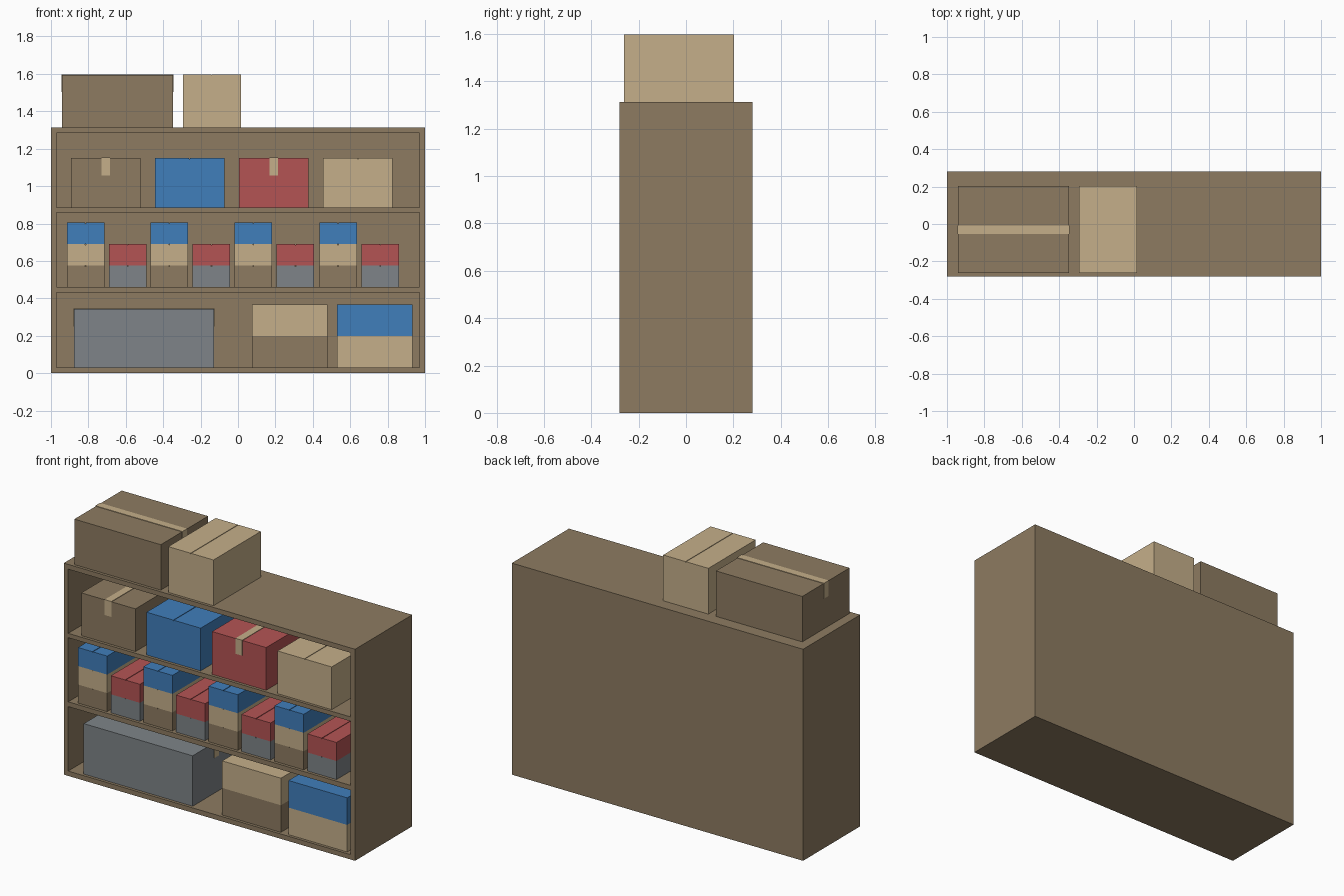
import bpy

if "Cube" in bpy.data.objects:
    bpy.data.objects.remove(bpy.data.objects["Cube"])


def material(name, rgb):
    """Flat colour given as 0-255 display values, stored as linear."""
    def lin(c):
        c /= 255
        return c / 12.92 if c <= 0.04045 else ((c + 0.055) / 1.055) ** 2.4
    m = bpy.data.materials.new(name)
    m.diffuse_color = (*[lin(c) for c in rgb], 1)
    m.use_nodes = True
    m.node_tree.nodes["Principled BSDF"].inputs["Base Color"].default_value = m.diffuse_color
    return m


BROWN = material("brown cardboard", (141, 123, 97))
TAN = material("tan cardboard", (197, 175, 138))
BLUE = material("blue", (64, 126, 187))
RED = material("red", (180, 84, 84))
GREY = material("grey", (126, 132, 136))

Y0, Y1 = -0.262, 0.202      # front and back of every carton
FLAP = 0.004                # lid flap thickness
TAPE = 0.003                # tape thickness


def block(name, x0, x1, y0, y1, z0, z1, mat):
    """Axis-aligned box between two corners."""
    v = [(x, y, z) for z in (z0, z1) for y in (y0, y1) for x in (x0, x1)]
    f = [(0, 2, 3, 1), (4, 5, 7, 6), (0, 1, 5, 4),
         (2, 6, 7, 3), (0, 4, 6, 2), (1, 3, 7, 5)]
    me = bpy.data.meshes.new(name)
    me.from_pydata(v, [], f)
    me.materials.append(mat)
    ob = bpy.data.objects.new(name, me)
    bpy.context.collection.objects.link(ob)
    return ob


def carton(name, x0, x1, z0, z1, mat, along="y", tape=False):
    """Closed carton with two lid flaps, and optional tape over the seam."""
    zb, g = z1 - FLAP, 0.002
    cx, cy = (x0 + x1) / 2, (Y0 + Y1) / 2
    block(name, x0, x1, Y0, Y1, z0, zb, mat)
    if along == "y":
        block(name + "_flap_left", x0, cx - g, Y0, Y1, zb, z1, mat)
        block(name + "_flap_right", cx + g, x1, Y0, Y1, zb, z1, mat)
    else:
        block(name + "_flap_front", x0, x1, Y0, cy - g, zb, z1, mat)
        block(name + "_flap_back", x0, x1, cy + g, Y1, zb, z1, mat)
    if not tape:
        return
    w, drop, zt = 0.023, z1 - 0.093, z1 + TAPE
    if along == "y":
        block(name + "_tape", cx - w, cx + w, Y0, Y1, z1, zt, TAN)
        for end, a, b in (("front", Y0 - TAPE, Y0), ("back", Y1, Y1 + TAPE)):
            block(f"{name}_tape_{end}", cx - w, cx + w, a, b, drop, zt, TAN)
    else:
        block(name + "_tape", x0, x1, cy - w, cy + w, z1, zt, TAN)
        for end, a, b in (("left", x0 - TAPE, x0), ("right", x1, x1 + TAPE)):
            block(f"{name}_tape_{end}", a, b, cy - w, cy + w, drop, zt, TAN)


# Shelf unit: solid block with three bays cut from the front
FLOORS = (0.03, 0.46, 0.885)
shelf = block("shelf_unit", -1, 1, -0.28, 0.28, 0, 1.313, BROWN)
for z0, z1 in zip(FLOORS, (0.43, 0.858, 1.283)):
    cutter = block("bay_cutter", -0.97, 0.97, -0.4, 0.25, z0, z1, BROWN)
    cutter.hide_render = True
    mod = shelf.modifiers.new("bay", 'BOOLEAN')
    mod.operation, mod.solver, mod.object = 'DIFFERENCE', 'EXACT', cutter
    bpy.context.view_layer.objects.active = shelf
    bpy.ops.object.modifier_apply(modifier=mod.name)
    bpy.data.objects.remove(cutter)

# Cartons on top of the unit
carton("top_brown_carton", -0.94, -0.347, 1.313, 1.595, BROWN, "x", True)
carton("top_tan_carton", -0.295, 0.015, 1.313, 1.597, TAN)

# Upper bay: four equal cartons
for name, x, mat, tape in (("brown", -0.893, BROWN, True),
                           ("blue", -0.445, BLUE, False),
                           ("red", 0.005, RED, True),
                           ("tan", 0.455, TAN, False)):
    carton(f"upper_{name}_carton", x, x + 0.372, FLOORS[2], 1.15, mat, "y", tape)

# Middle bay: alternating tall and short stacks of small cartons
for i, x in enumerate((-0.915, -0.467, -0.018, 0.435)):
    for j, mat in enumerate((BROWN, TAN, BLUE)):
        z = FLOORS[1] + 0.115 * j
        carton(f"tall_stack_{i}_{j}", x, x + 0.2, z, z + 0.115, mat)
    for j, mat in enumerate((GREY, RED)):
        z = FLOORS[1] + 0.115 * j
        carton(f"short_stack_{i}_{j}", x + 0.225, x + 0.425, z, z + 0.115, mat)

# Lower bay: one large taped carton and two stacks of wide cartons
carton("large_grey_carton", -0.876, -0.128, FLOORS[0], 0.343, GREY, "x", True)
for x, low, high in ((0.075, BROWN, TAN), (0.53, TAN, BLUE)):
    carton("wide_lower_carton", x, x + 0.403, FLOORS[0], 0.198, low, "x")
    carton("wide_upper_carton", x, x + 0.403, 0.198, 0.366, high, "x")
